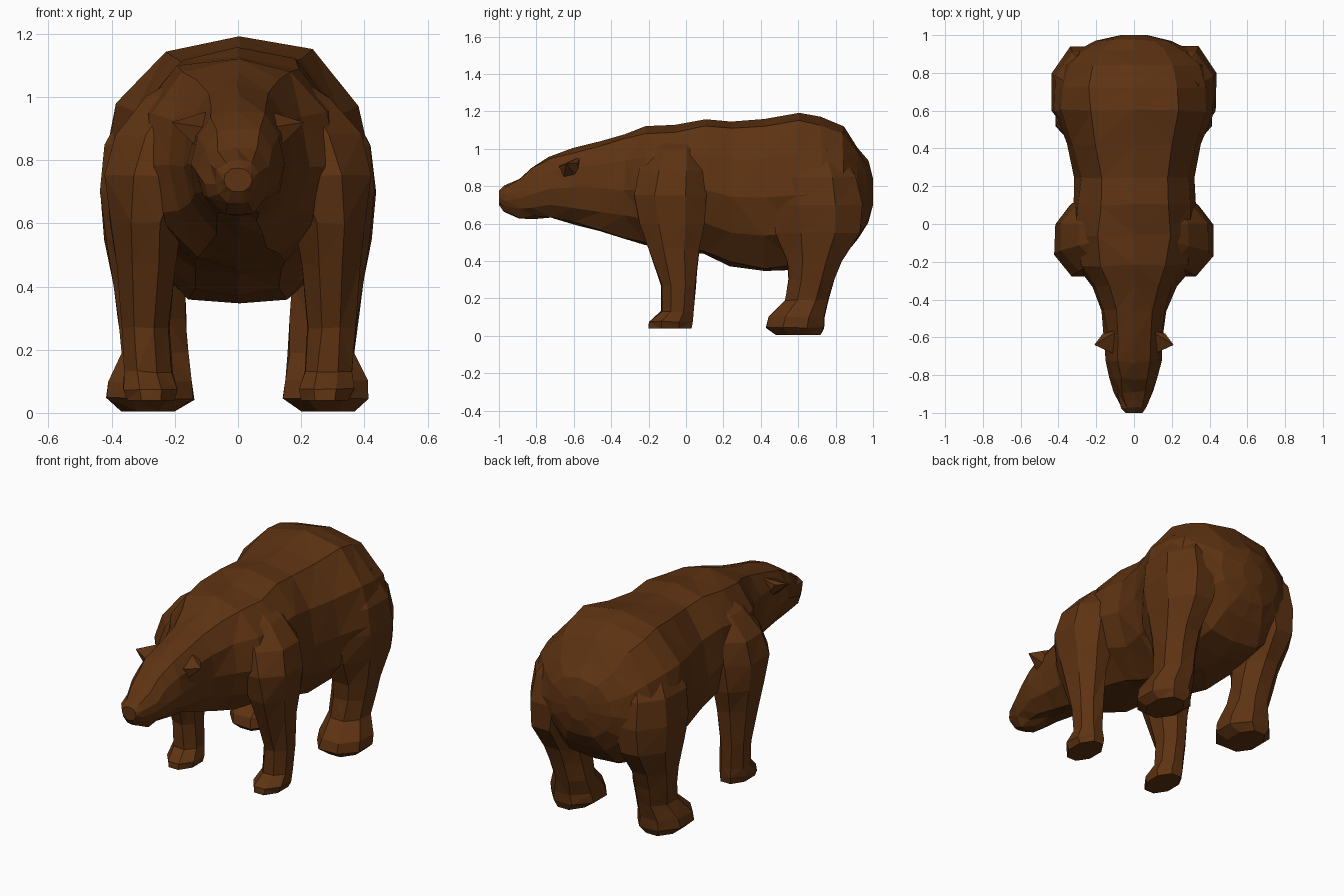
import bpy, bmesh, math, random
from mathutils import Vector

if "Cube" in bpy.data.objects:
    bpy.data.objects.remove(bpy.data.objects["Cube"])

random.seed(4)
fur = bpy.data.materials.new("brown fur")
fur.diffuse_color = (0.112, 0.033, 0.006, 1)
fur.use_nodes = True
fur.node_tree.nodes["Principled BSDF"].inputs["Base Color"].default_value = fur.diffuse_color


def finish(bm, name):
    bmesh.ops.triangulate(bm, faces=[f for f in bm.faces if len(f.verts) == 4],
                          quad_method='SHORT_EDGE')
    bmesh.ops.recalc_face_normals(bm, faces=bm.faces)
    me = bpy.data.meshes.new(name)
    bm.to_mesh(me)
    bm.free()
    me.materials.append(fur)
    ob = bpy.data.objects.new(name, me)
    bpy.context.collection.objects.link(ob)
    return ob


def loft(name, rings, jitter):
    """Skin a closed tube through rings of equal point count and cap the ends."""
    bm = bmesh.new()
    loops = []
    for i, ring in enumerate(rings):
        j = jitter if 0 < i < len(rings) - 1 else 0
        loops.append([bm.verts.new(p + Vector([random.uniform(-j, j) for _ in range(3)]))
                      for p in ring])
    n = len(loops[0])
    for a, b in zip(loops, loops[1:]):
        for k in range(n):
            bm.faces.new((a[k], a[(k + 1) % n], b[(k + 1) % n], b[k]))
    bm.faces.new(loops[0][::-1])
    bm.faces.new(loops[-1])
    return finish(bm, name)


# Trunk, neck and head: y, bottom, top, half width
half = [(0, 1), (.55, .89), (.9, .48), (1, -.05), (.84, -.55), (.42, -.95)]
section = half + [(0, -1)] + [(-x, z) for x, z in half[:0:-1]]
trunk = [
    (-1.0, .70, .775, .045), (-.97, .665, .80, .07), (-.89, .63, .845, .105),
    (-.82, .63, .905, .125), (-.73, .63, .96, .145), (-.60, .60, 1.0, .155),
    (-.46, .56, 1.035, .175), (-.33, .515, 1.08, .225), (-.22, .48, 1.115, .31),
    (-.06, .46, 1.13, .34), (.10, .44, 1.155, .325), (.24, .37, 1.15, .315),
    (.42, .345, 1.165, .36), (.60, .36, 1.195, .425), (.72, .38, 1.165, .425),
    (.84, .42, 1.125, .385), (.92, .52, 1.01, .30), (.97, .60, .93, .20),
    (1.0, .70, .84, .07)]
bear = loft("bear_body", [
    [Vector((x * w, y, (lo + hi) / 2 + z * (hi - lo) / 2)) for x, z in section]
    for y, lo, hi, w in trunk], .007)

# Legs with shoulder and thigh: z, back/front extent in y, inner/outer extent in x
octagon = [(math.cos(a) / math.cos(math.pi / 8), math.sin(a) / math.cos(math.pi / 8))
           for a in (math.pi / 8 + k * math.pi / 4 for k in range(8))]
front_leg = [
    (.04, -.20, .03, .20, .35), (.075, -.20, .035, .19, .365), (.13, -.13, .04, .21, .36),
    (.27, -.13, .05, .22, .37), (.47, -.20, .07, .20, .385), (.60, -.25, .10, .18, .405),
    (.75, -.28, .11, .10, .42), (.88, -.25, .11, .05, .39), (1.0, -.20, .09, .02, .29),
    (1.08, -.14, .05, .02, .16)]
hind_leg = [
    (.005, .48, .72, .20, .37), (.045, .43, .735, .14, .415), (.10, .44, .74, .15, .41),
    (.19, .53, .76, .16, .365), (.30, .55, .79, .165, .38), (.40, .54, .83, .17, .395),
    (.55, .48, .93, .15, .42), (.70, .46, .94, .10, .435), (.85, .47, .91, .10, .42),
    (1.0, .52, .83, .05, .34)]


def leg(name, side, table):
    return loft(name, [
        [Vector((side * ((xa + xb) / 2 + u * (xb - xa) / 2),
                 (ya + yb) / 2 + v * (yb - ya) / 2, z)) for u, v in octagon]
        for z, ya, yb, xa, xb in table], .004)


# Ear: a small pointed wedge on the side of the head
def ear(name, side):
    bm = bmesh.new()
    pts = [(.08, -.70, .90), (.08, -.56, .96), (.10, -.56, .82), (.11, -.66, .82),
           (.21, -.64, .92), (.165, -.58, .925)]
    for x, y, z in pts:
        bm.verts.new((side * x, y, z))
    bmesh.ops.convex_hull(bm, input=bm.verts[:])
    return finish(bm, name)


parts = []
for side, label in ((-1, "left"), (1, "right")):
    parts += [leg("front_leg_" + label, side, front_leg),
              leg("hind_leg_" + label, side, hind_leg),
              ear("ear_" + label, side)]

# Merge the parts into one continuous skin
bpy.context.view_layer.objects.active = bear
for part in parts:
    mod = bear.modifiers.new("merge", 'BOOLEAN')
    mod.operation = 'UNION'
    mod.solver = 'EXACT'
    mod.object = part
    bpy.ops.object.modifier_apply(modifier=mod.name)
    bpy.data.objects.remove(part)
